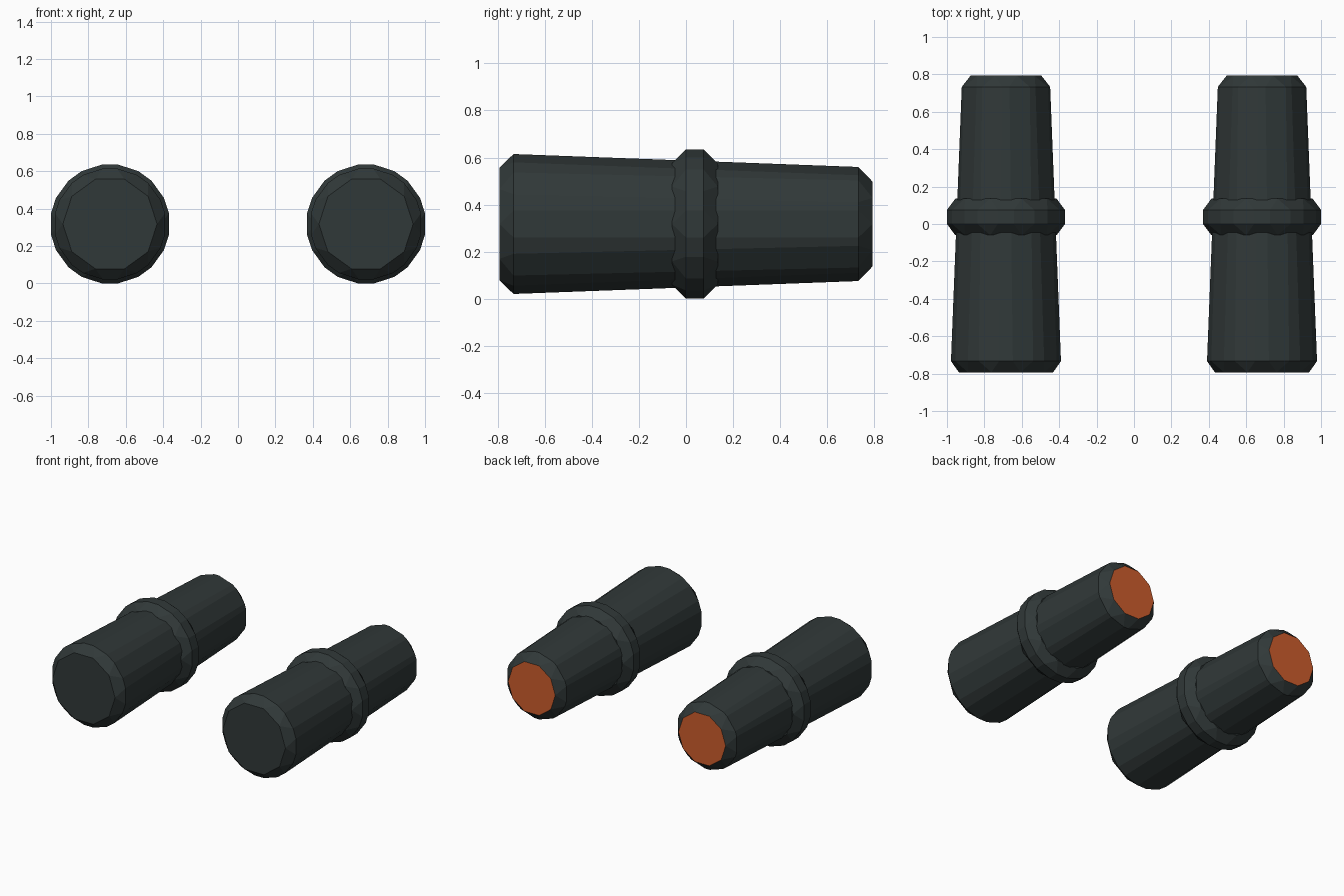
import bpy, bmesh, math

if "Cube" in bpy.data.objects:
    bpy.data.objects.remove(bpy.data.objects["Cube"])

X, Z = 0.6845, 0.3175      # axis position of each barrel
SIDES, CHAMFER = 10, 0.06


def material(name, rgb):
    m = bpy.data.materials.new(name)
    m.diffuse_color = (*rgb, 1)
    m.use_nodes = True
    m.node_tree.nodes["Principled BSDF"].inputs["Base Color"].default_value = m.diffuse_color
    return m


dark = material("dark_grey", (0.030, 0.040, 0.040))
orange = material("burnt_orange", (0.61, 0.107, 0.025))


def barrel(name, x, y0, y1, r0, r1, glow=False):
    """Ten-sided tapered drum along y with every edge chamfered."""
    bm = bmesh.new()
    loops = []
    for y, r in ((y0, r0), (y1, r1)):
        loops.append([bm.verts.new((r * math.cos(a), y, r * math.sin(a)))
                      for a in (math.tau * i / SIDES for i in range(SIDES))])
    bm.faces.new(loops[0])
    bm.faces.new(loops[1][::-1])
    for i in range(SIDES):
        j = (i + 1) % SIDES
        bm.faces.new((loops[0][i], loops[1][i], loops[1][j], loops[0][j]))
    bmesh.ops.bevel(bm, geom=bm.edges[:], offset=CHAMFER, offset_type='OFFSET',
                    segments=1, profile=0.5, affect='EDGES', clamp_overlap=True)
    bmesh.ops.recalc_face_normals(bm, faces=bm.faces[:])
    for f in bm.faces:
        # rear end cap is orange
        f.material_index = int(glow and f.normal.y > 0.99)
    me = bpy.data.meshes.new(name)
    bm.to_mesh(me)
    bm.free()
    me.materials.append(dark)
    me.materials.append(orange)
    ob = bpy.data.objects.new(name, me)
    ob.location = (x, 0, Z)
    bpy.context.collection.objects.link(ob)


for side, s in (("left", -1), ("right", 1)):
    # tapered tube, then the collar around its middle
    barrel(side + "_tube", s * X, -0.793, 0.793, 0.315, 0.2525, glow=True)
    barrel(side + "_collar", s * X, -0.06, 0.135, 0.334, 0.334)
